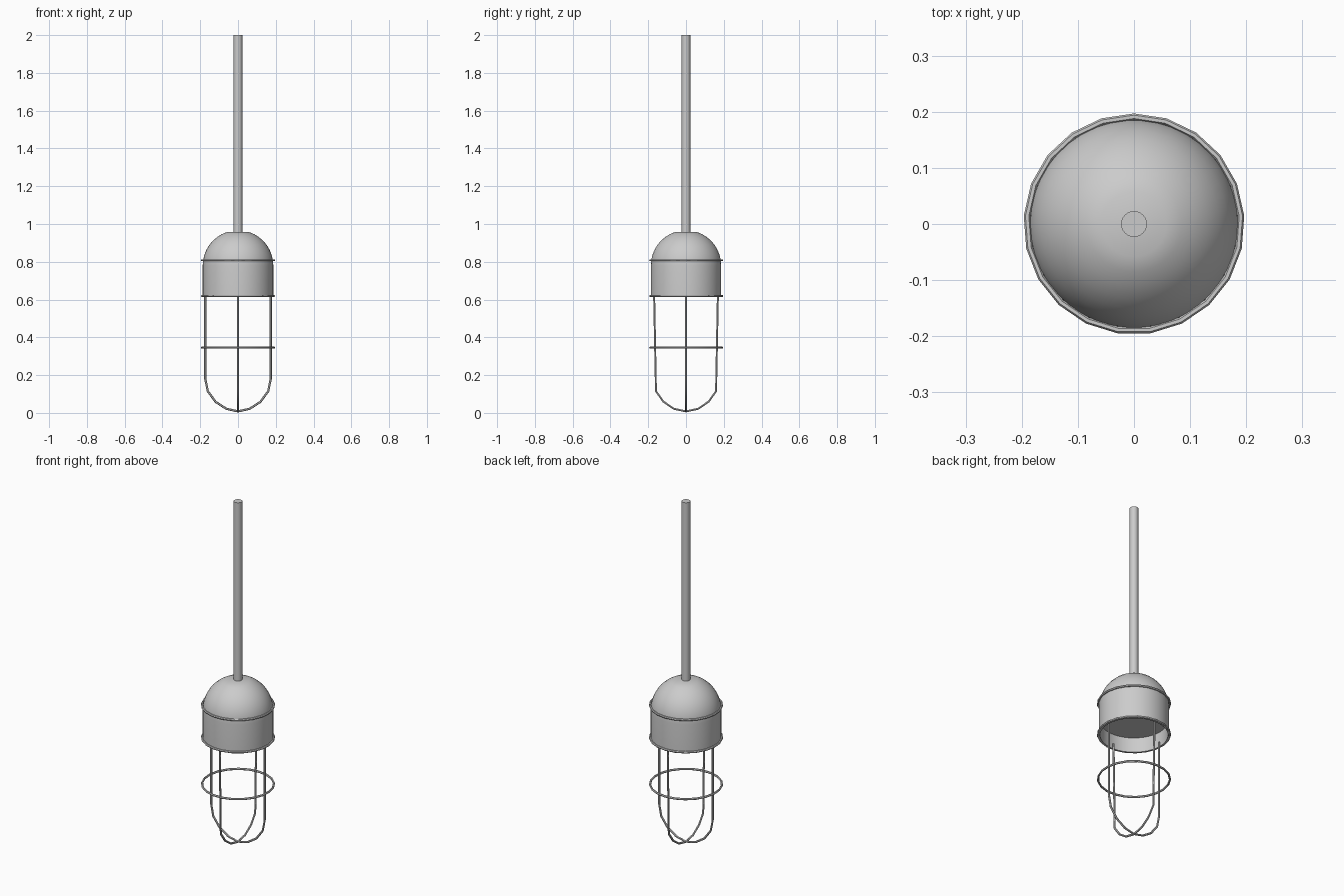
import bpy, bmesh, math
from math import sin, cos, pi

if "Cube" in bpy.data.objects:
    bpy.data.objects.remove(bpy.data.objects["Cube"])

WIRE = 0.006


def finish(obj, angle=35):
    bpy.ops.object.select_all(action='DESELECT')
    obj.select_set(True)
    bpy.context.view_layer.objects.active = obj
    if obj.type == 'CURVE':
        bpy.ops.object.convert(target='MESH')
    bpy.ops.object.shade_smooth_by_angle(angle=math.radians(angle))


def lathe(name, profile, sides):
    """Spin an (r, z) profile that starts and ends on the axis."""
    bm = bmesh.new()
    verts = [bm.verts.new((r, 0, z)) for r, z in profile]
    edges = [bm.edges.new(p) for p in zip(verts, verts[1:])]
    bmesh.ops.spin(bm, geom=verts + edges, cent=(0, 0, 0), axis=(0, 0, 1),
                   angle=2 * pi, steps=sides)
    bmesh.ops.remove_doubles(bm, verts=bm.verts, dist=1e-5)
    bmesh.ops.recalc_face_normals(bm, faces=bm.faces)
    mesh = bpy.data.meshes.new(name)
    bm.to_mesh(mesh)
    bm.free()
    obj = bpy.data.objects.new(name, mesh)
    bpy.context.collection.objects.link(obj)
    finish(obj)


def wire(name, points, closed=False):
    """Round bar following a polyline."""
    curve = bpy.data.curves.new(name, 'CURVE')
    curve.dimensions = '3D'
    curve.bevel_depth = WIRE
    curve.bevel_resolution = 1
    curve.use_fill_caps = True
    spline = curve.splines.new('POLY')
    spline.points.add(len(points) - 1)
    for p, co in zip(spline.points, points):
        p.co = (*co, 1)
    spline.use_cyclic_u = closed
    obj = bpy.data.objects.new(name, curve)
    bpy.context.collection.objects.link(obj)
    finish(obj, 50)


def ring(name, z, radius=0.191, sides=21):
    wire(name, [(radius * sin(2 * pi * i / sides),
                 radius * cos(2 * pi * i / sides), z) for i in range(sides)], True)


# Domed housing: recessed ceiling, inner wall, rim, outer wall, dome, flat top
R, CZ = 0.187, 0.78
dome = [(R * cos(math.radians(a)), CZ + R * sin(math.radians(a)))
        for a in (0, 9, 18, 27, 36, 45, 54, 63, 72)]
lathe("housing", [(0, 0.70), (0.18, 0.70), (0.18, 0.613), (R, 0.613)]
      + dome + [(0, dome[-1][1])], 42)

# Hanging rod
lathe("hanging_rod", [(0, 0.94), (0.023, 0.94), (0.023, 2.0), (0, 2.0)], 24)

# Trim rings and cage hoop
ring("upper_trim_ring", 0.808)
ring("lower_trim_ring", 0.619)
ring("cage_hoop", 0.345)

# Two crossed U-shaped guard wires
half_x = [(0.173, 0.635), (0.173, 0.18), (0.16, 0.115), (0.118, 0.058), (0.062, 0.022)]
half_y = [(0.169, 0.635), (0.159, 0.115), (0.12, 0.06), (0.065, 0.022)]
for name, half, axis in (("guard_wire_x", half_x, 0), ("guard_wire_y", half_y, 1)):
    path = [(-r, z) for r, z in half] + [(0, WIRE + 0.002)] + [(r, z) for r, z in half[::-1]]
    wire(name, [(r, 0, z) if axis == 0 else (0, r, z) for r, z in path])
